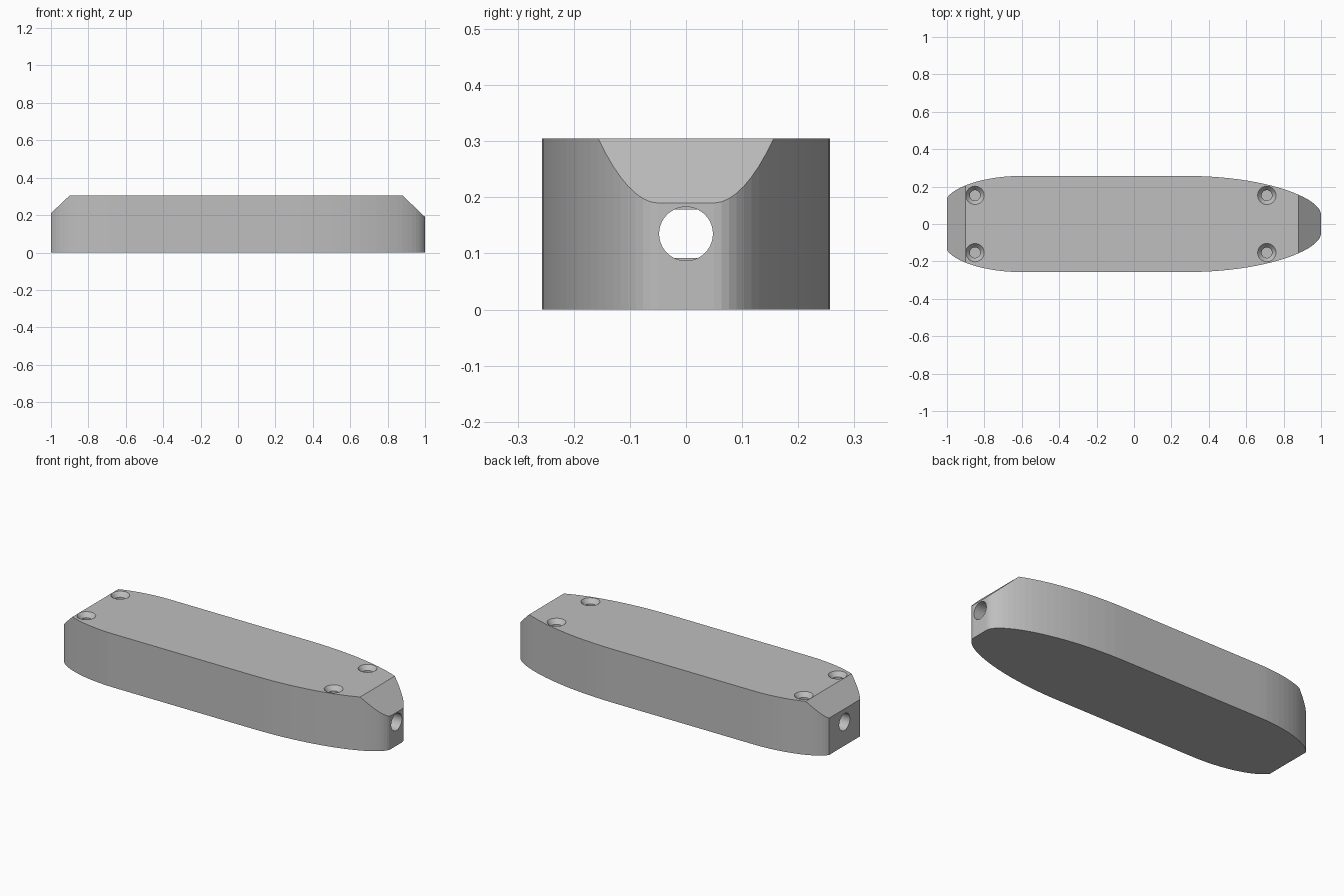
import bpy, bmesh, math
from mathutils import Vector, Matrix
from mathutils.geometry import interpolate_bezier

cube = bpy.data.objects.get("Cube")
if cube:
    bpy.data.objects.remove(cube, do_unlink=True)

HEIGHT = 0.305
BORE_Z = 0.135

grey = bpy.data.materials.new("plain grey")
grey.use_nodes = True
colour = (0.52, 0.52, 0.52, 1)
grey.diffuse_color = colour
grey.node_tree.nodes["Principled BSDF"].inputs["Base Color"].default_value = colour


def make_object(name, bm):
    bmesh.ops.recalc_face_normals(bm, faces=bm.faces)
    mesh = bpy.data.meshes.new(name)
    bm.to_mesh(mesh)
    bm.free()
    mesh.materials.append(grey)
    obj = bpy.data.objects.new(name, mesh)
    bpy.context.collection.objects.link(obj)
    return obj


def bezier(points, count):
    return interpolate_bezier(*[Vector((x, y, 0)) for x, y in points], count)


def chamfer(bm, point, normal):
    # Slice off one upper end and close the cut
    geom = bm.verts[:] + bm.edges[:] + bm.faces[:]
    cut = bmesh.ops.bisect_plane(bm, geom=geom, plane_co=point, plane_no=normal,
                                 clear_outer=True)
    edges = [e for e in cut["geom_cut"] if isinstance(e, bmesh.types.BMEdge)]
    bmesh.ops.contextual_create(bm, geom=edges)


def subtract(body, cutter):
    cutter.hide_render = True
    mod = body.modifiers.new("cut", "BOOLEAN")
    mod.operation = "DIFFERENCE"
    mod.solver = "EXACT"
    mod.object = cutter
    bpy.context.view_layer.objects.active = body
    bpy.ops.object.modifier_apply(modifier=mod.name)
    bpy.data.objects.remove(cutter, do_unlink=True)


# Body: long outline, blunt at one end and rounded at the other
blunt = bezier([(-1, 0.14), (-0.96, 0.2), (-0.8, 0.257), (-0.6, 0.257)], 14)
rounded = bezier([(0.28, 0.257), (0.7, 0.257), (1, 0.14), (1, 0.05)], 22)
half = blunt + rounded
outline = half + [Vector((p.x, -p.y, 0)) for p in reversed(half)]
bm = bmesh.new()
base = bm.faces.new([bm.verts.new(p) for p in outline])
top = bmesh.ops.extrude_face_region(bm, geom=[base])["geom"]
bmesh.ops.translate(bm, vec=(0, 0, HEIGHT),
                    verts=[v for v in top if isinstance(v, bmesh.types.BMVert)])
bmesh.ops.recalc_face_normals(bm, faces=bm.faces)
chamfer(bm, (0.88, 0, HEIGHT), (0.115, 0, 0.12))
chamfer(bm, (-0.9, 0, HEIGHT), (-0.095, 0, 0.1))
body = make_object("body", bm)

# Lengthwise passage: square channel inside, round mouth at each end
bm = bmesh.new()
bmesh.ops.create_cube(bm, size=1, matrix=Matrix.Translation((0, 0, BORE_Z))
                      @ Matrix.Diagonal((1.7, 0.1, 0.086, 1)))
subtract(body, make_object("channel_cutter", bm))
for side in (-1, 1):
    bm = bmesh.new()
    bmesh.ops.create_cone(bm, cap_ends=True, segments=40, radius1=0.048, radius2=0.048,
                          depth=0.3, matrix=Matrix.Translation((side * 0.97, 0, BORE_Z))
                          @ Matrix.Rotation(math.pi / 2, 4, "Y"))
    subtract(body, make_object("mouth_cutter", bm))

# Four countersunk screw holes, each a spun profile
profile = [(0, 0.18), (0.028, 0.18), (0.028, HEIGHT - 0.025),
           (0.049, HEIGHT), (0.049, HEIGHT + 0.05), (0, HEIGHT + 0.05)]
for x in (-0.85, 0.71):
    for y in (-0.153, 0.153):
        bm = bmesh.new()
        verts = [bm.verts.new((r, 0, z)) for r, z in profile]
        edges = [bm.edges.new(pair) for pair in zip(verts, verts[1:])]
        bmesh.ops.spin(bm, geom=verts + edges, axis=(0, 0, 1), cent=(0, 0, 0),
                       angle=math.tau, steps=32)
        bmesh.ops.remove_doubles(bm, verts=bm.verts, dist=0.0001)
        bmesh.ops.translate(bm, verts=bm.verts, vec=(x, y, 0))
        subtract(body, make_object("screw_cutter", bm))
